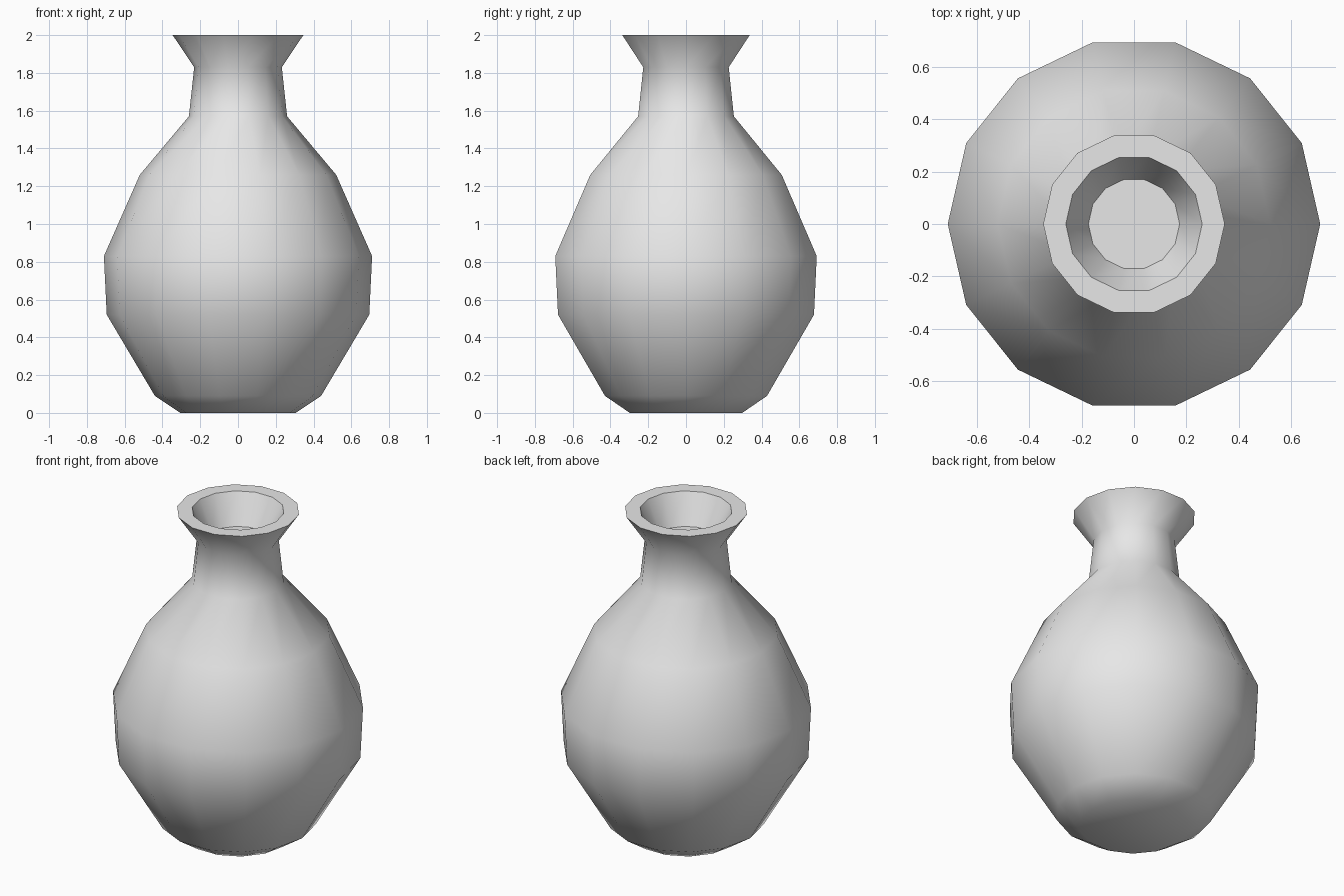
import bpy
import bmesh
from math import cos, sin, tau, radians

cube = bpy.data.objects.get("Cube")
if cube:
    bpy.data.objects.remove(cube, do_unlink=True)

SIDES = 14

# Outer wall from foot to lip, then over the rim and down into the mouth
PROFILE = [
    (0.305, 0.0), (0.44, 0.09), (0.695, 0.52), (0.71, 0.83),
    (0.52, 1.26), (0.26, 1.57), (0.232, 1.83), (0.346, 2.0),
    (0.26, 2.0), (0.174, 1.82),
]


def make_material(name, color):
    mat = bpy.data.materials.new(name)
    mat.use_nodes = True
    mat.diffuse_color = color
    mat.node_tree.nodes["Principled BSDF"].inputs["Base Color"].default_value = color
    return mat


def lathe(name, profile, sides, mat):
    """Revolve a profile of (radius, height) points, capping both ends."""
    bm = bmesh.new()
    rings = [
        [bm.verts.new((r * cos(tau * i / sides), r * sin(tau * i / sides), z))
         for i in range(sides)]
        for r, z in profile
    ]
    for low, high in zip(rings, rings[1:]):
        for i in range(sides):
            j = (i + 1) % sides
            bm.faces.new((low[i], low[j], high[j], high[i]))
    bm.faces.new(rings[0][::-1])
    bm.faces.new(rings[-1])
    mesh = bpy.data.meshes.new(name)
    bm.to_mesh(mesh)
    bm.free()
    mesh.materials.append(mat)
    obj = bpy.data.objects.new(name, mesh)
    bpy.context.collection.objects.link(obj)
    return obj


# Vase body with flared neck and shallow mouth
clay = make_material("light grey clay", (0.8, 0.8, 0.8, 1.0))
vase = lathe("vase", PROFILE, SIDES, clay)

# Smooth walls, crisp rim and mouth floor
bpy.ops.object.select_all(action="DESELECT")
vase.select_set(True)
bpy.context.view_layer.objects.active = vase
bpy.ops.object.shade_smooth_by_angle(angle=radians(50))
